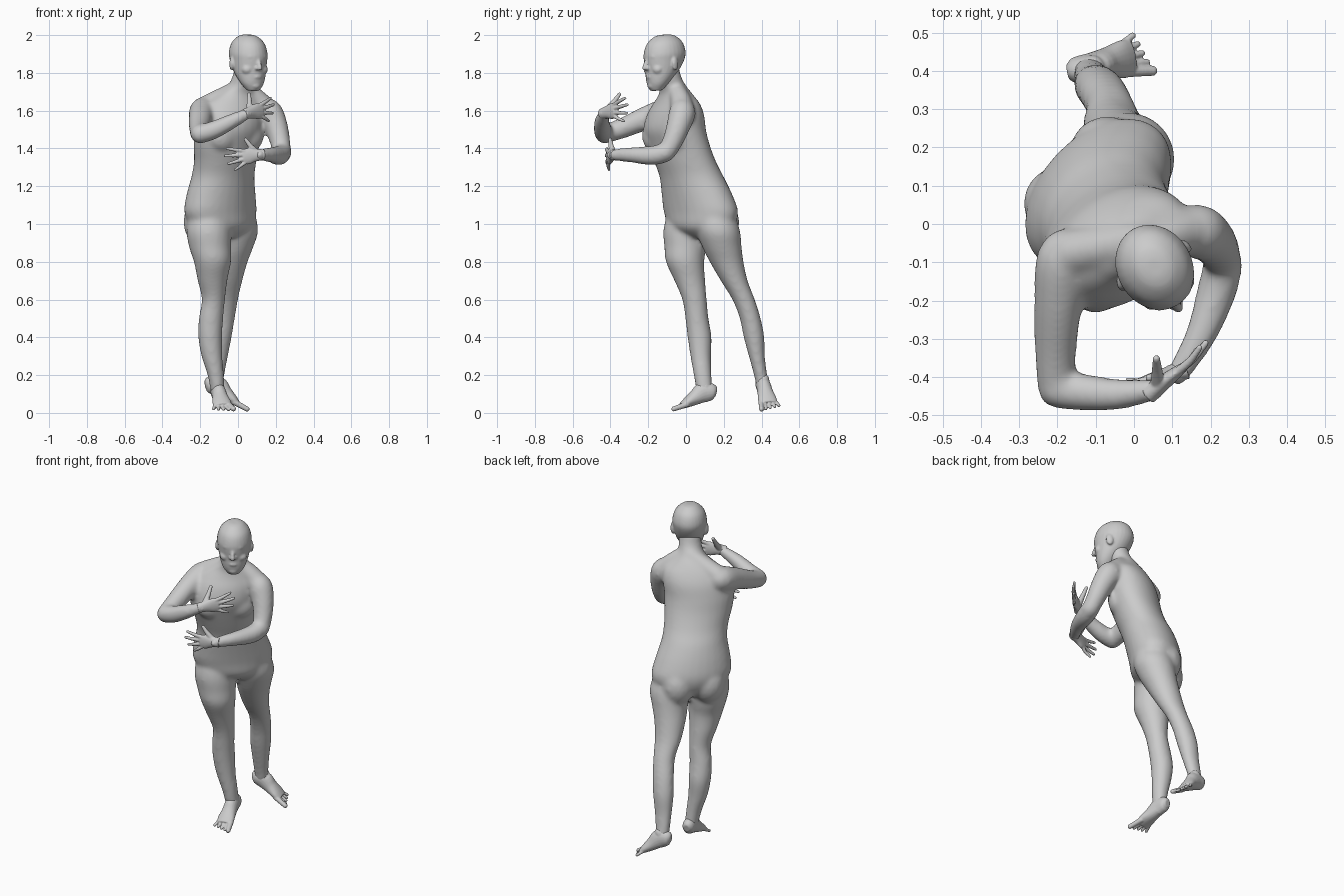
import bpy, bmesh, math
from mathutils import Vector, Matrix


def spline(rows, steps=4):
    """Catmull-Rom through rows of numbers, so few sections give a smooth form."""
    pts = [rows[0]] + list(rows) + [rows[-1]]
    out = []
    for p0, p1, p2, p3 in zip(pts, pts[1:], pts[2:], pts[3:]):
        for i in range(steps):
            t = i / steps
            out.append([0.5 * (2 * b + (c - a) * t + (2 * a - 5 * b + 4 * c - d) * t * t
                               + (3 * b - a - 3 * c + d) * t ** 3)
                        for a, b, c, d in zip(p0, p1, p2, p3)])
    return out + [list(rows[-1])]


def tube(bm, rows, yaw=0, level=False, n=20):
    """Loft of elliptical sections (x, y, z, a, b[, yaw]); level keeps them horizontal."""
    rows = spline(rows)
    rings = []
    for i, r in enumerate(rows):
        c = Vector(r[:3])
        ang = math.radians(r[5] if len(r) > 5 else yaw)
        u = Vector((math.cos(ang), math.sin(ang), 0))
        t = Vector((0, 0, 1))
        if not level:
            t = (Vector(rows[min(i + 1, len(rows) - 1)][:3]) - Vector(rows[max(i - 1, 0)][:3])).normalized()
        u = (u - t * u.dot(t)).normalized()
        v = t.cross(u)
        rings.append([bm.verts.new(c + u * r[3] * math.cos(2 * math.pi * k / n)
                                   + v * r[4] * math.sin(2 * math.pi * k / n)) for k in range(n)])
    for p, q in zip(rings, rings[1:]):
        for k in range(n):
            bm.faces.new((p[k], p[(k + 1) % n], q[(k + 1) % n], q[k]))
    bm.faces.new(rings[0])
    bm.faces.new(rings[-1])


def round_tube(bm, rows, yaw=0, n=16):
    """Round limb segment with ball ends; rows are (x, y, z, radius)."""
    tube(bm, [(x, y, z, r, r) for x, y, z, r in rows], yaw, n=n)
    for x, y, z, r in (rows[0], rows[-1]):
        blob(bm, (x, y, z), (r, r, r))


def blob(bm, c, s, yaw=0):
    m = Matrix.Translation(c) @ Matrix.Rotation(math.radians(yaw), 4, 'Z') @ Matrix.Diagonal((*s, 1))
    bmesh.ops.create_uvsphere(bm, u_segments=16, v_segments=10, radius=1, matrix=m)


def frame(origin, x, y, z_hint):
    """Local frame with x forward, y sideways, z on the side of z_hint."""
    x = Vector(x).normalized()
    y = Vector(y)
    y = (y - x * y.dot(x)).normalized()
    z = x.cross(y)
    if z.dot(Vector(z_hint)) < 0:
        z = -z
    m = Matrix((x, y, z)).transposed().to_4x4()
    m.translation = origin
    return m


def finish(name, bm, voxel, smooth, matrix=None):
    """Fuse the overlapping forms into one skin."""
    if matrix:
        bm.transform(matrix)
    bmesh.ops.recalc_face_normals(bm, faces=bm.faces)
    me = bpy.data.meshes.new(name)
    bm.to_mesh(me)
    bm.free()
    ob = bpy.data.objects.new(name, me)
    bpy.context.collection.objects.link(ob)
    rm = ob.modifiers.new("fuse", 'REMESH')
    rm.mode = 'VOXEL'
    rm.voxel_size = voxel
    rm.use_smooth_shade = True
    sm = ob.modifiers.new("soften", 'SMOOTH')
    sm.factor = 0.5
    sm.iterations = smooth


# Body: torso and neck, twisted from pelvis to shoulders
bm = bmesh.new()
tube(bm, [(-.08, .085, .93, .1, .07, 47), (-.083, .083, .98, .19, .13, 47),
          (-.093, .08, 1.06, .23, .15, 47),
          (-.09, .06, 1.15, .215, .152, 47), (-.08, .03, 1.25, .188, .147, 47),
          (-.068, -.005, 1.33, .185, .142, 44), (-.06, -.04, 1.42, .195, .142, 40),
          (-.05, -.06, 1.5, .2, .145, 36), (-.035, -.055, 1.58, .195, .13, 32),
          (-.02, -.05, 1.64, .17, .105, 28), (-.005, -.055, 1.69, .11, .083, 26),
          (.015, -.07, 1.73, .072, .072, 30), (.035, -.09, 1.78, .065, .066, 30),
          (.045, -.1, 1.84, .06, .062, 30)], level=True, n=28)
# Buttocks and chest
for s in (-1, 1):
    blob(bm, (-.13 + s * .06, .118 + s * .065, 1.01), (.1, .1, .125), 47)
    blob(bm, (-.008 + s * .068, -.115 + s * .05, 1.465), (.085, .058, .085), 36)
# Slopes from neck to shoulders
round_tube(bm, [(.0, -.045, 1.72, .045), (-.075, -.06, 1.672, .055), (-.16, -.075, 1.625, .06)])
round_tube(bm, [(.05, -.05, 1.71, .045), (.1, -.03, 1.66, .055), (.155, -.015, 1.605, .06)])
# Right leg in front, left leg trailing
tube(bm, [(-.158, .01, 1.08, .1, .105, 47), (-.155, -.002, .97, .12, .117, 47),
          (-.148, -.003, .88, .112, .112, 30), (-.135, -.005, .8, .099, .102, 0),
          (-.135, .02, .7, .079, .082, 0), (-.13, .045, .6, .062, .065, 0), (-.143, .058, .5, .065, .062, 0),
          (-.147, .072, .4, .064, .064, 0), (-.138, .078, .3, .056, .055, 0),
          (-.118, .088, .2, .044, .048, 0), (-.105, .1, .1, .037, .042, 0)], level=True)
tube(bm, [(-.02, .145, 1.08, .1, .105, 47), (-.01, .168, .97, .118, .117, 47),
          (-.022, .19, .88, .104, .105, 30), (-.04, .215, .8, .092, .09, 0),
          (-.055, .255, .7, .079, .072, 0), (-.063, .305, .6, .064, .06, 0), (-.08, .34, .5, .064, .056, 0),
          (-.095, .36, .4, .062, .055, 0), (-.105, .375, .3, .053, .043, 0),
          (-.115, .395, .2, .044, .036, 0), (-.118, .41, .12, .037, .034, 0)], level=True)
# Right arm folded high, left arm folded low
round_tube(bm, [(-.15, -.06, 1.6, .055), (-.182, -.09, 1.6, .073), (-.197, -.2, 1.565, .064),
                (-.205, -.33, 1.51, .055), (-.203, -.425, 1.477, .05)])
round_tube(bm, [(-.2, -.43, 1.477, .052), (-.13, -.44, 1.497, .049), (-.04, -.445, 1.54, .041),
                (.055, -.433, 1.587, .029)], 90)
round_tube(bm, [(.125, -.03, 1.62, .055), (.165, -.02, 1.59, .072), (.2, -.04, 1.52, .064),
                (.222, -.07, 1.44, .055), (.232, -.1, 1.385, .05)])
round_tube(bm, [(.232, -.11, 1.378, .052), (.215, -.18, 1.362, .052), (.175, -.29, 1.366, .041),
                (.115, -.392, 1.365, .03)])
finish("body", bm, .01, 16)

# Head: skull, jaw and features in a frame facing x
bm = bmesh.new()
tube(bm, [(-.01, 0, .134, .02, .025), (-.01, 0, .124, .05, .06), (-.008, 0, .09, .083, .098),
          (-.005, 0, .04, .098, .115), (0, 0, 0, .095, .112), (.014, 0, -.05, .087, .094),
          (.033, 0, -.09, .076, .075), (.05, 0, -.125, .06, .054), (.06, 0, -.158, .034, .032)],
     90, level=True, n=28)
round_tube(bm, [(.1, 0, .015, .01), (.115, 0, -.01, .011), (.124, 0, -.034, .013)])
blob(bm, (.09, 0, .024), (.02, .058, .014))
blob(bm, (.098, 0, -.082), (.016, .028, .011))
blob(bm, (.088, 0, -.13), (.02, .028, .018))
for s in (-1, 1):
    blob(bm, (.07, s * .045, -.045), (.03, .032, .028))
    blob(bm, (.111, s * .012, -.036), (.012, .01, .009))
    blob(bm, (-.01, s * .096, -.02), (.022, .012, .036), s * 20)
finish("head", bm, .006, 5, frame((.055, -.115, 1.868), (.5, -.86, -.07), (.86, .5, 0), (0, 0, 1)))

# Hands: x along fingers, y toward thumb, z out of the palm
FINGERS = [(.03, .175, .055, .0105), (.011, .19, .018, .011), (-.009, .177, -.025, .0105), (-.027, .145, -.062, .0095)]
for name, origin, aim, out in (("right_hand", (.05, -.435, 1.585), (.155, .12, .03), .06),
                               ("left_hand", (.12, -.385, 1.365), (-.165, -.045, -.02), .005)):
    bm = bmesh.new()
    tube(bm, [(-.02, 0, 0, .028, .026), (.03, .003, 0, .034, .021), (.07, .002, 0, .043, .017),
              (.1, 0, 0, .037, .013)], 90)
    for y, tx, ty, r in FINGERS:
        round_tube(bm, [(.085, y, 0, r * 1.15), ((.085 + tx) / 2, (y + ty) / 2, .002, r),
                        (tx, ty, .014, r * .75)], 90, n=10)
    round_tube(bm, [(.02, .012, .004, .02), (.05, .055, out * .6, .014), (.072, .092, out, .01)], 0, n=10)
    finish(name, bm, .004, 3, frame(origin, aim, (0, 0, 1), (0, 1, 0)))

# Feet: x toward toes, y toward big toe, pushing off the ground
for name, origin, aim, inner in (("right_foot", (-.115, .168, .074), (.045, -.24, -.07), (1, 0, 0)),
                                 ("left_foot", (-.187, .398, .119), (.225, .05, -.11), (0, -1, 0))):
    bm = bmesh.new()
    tube(bm, [(-.003, 0, .036, .018, .022), (.015, 0, .044, .034, .043), (.065, 0, .054, .038, .054),
              (.115, 0, .04, .042, .04), (.165, 0, .027, .05, .027), (.198, 0, .018, .046, .017)], 90)
    round_tube(bm, [(.052, 0, .05, .036), (.047, 0, .085, .034)])
    for k in range(5):
        y = .034 - k * .018
        r = .016 if k == 0 else .0105
        tip = .25 - k * .009
        round_tube(bm, [(.175, y, .018, r), (tip, y * 1.4, r * .9, r * .85)], 90, n=10)
    finish(name, bm, .004, 3, frame(origin, aim, inner, (0, 0, 1)))
